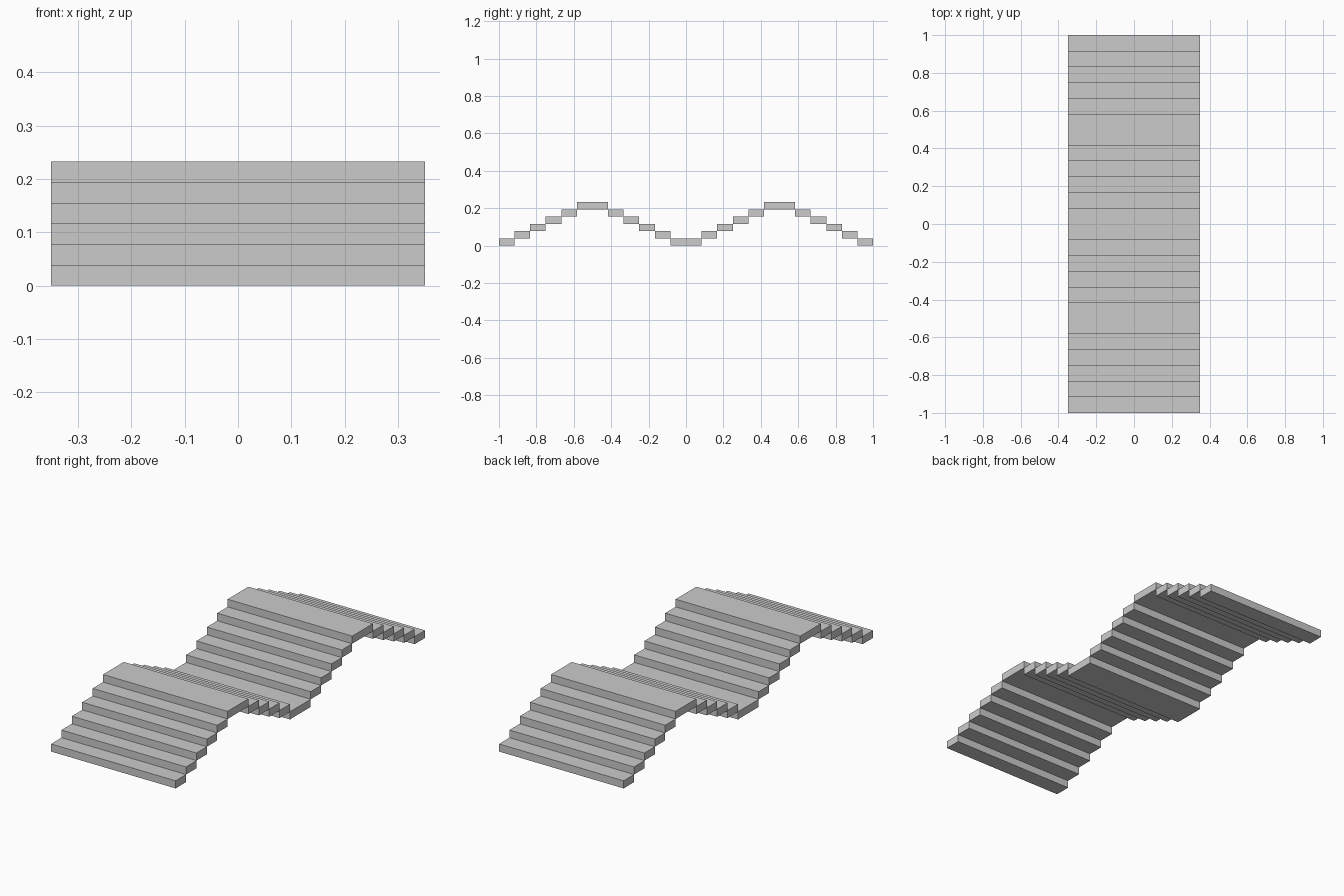
import bpy

if "Cube" in bpy.data.objects:
    bpy.data.objects.remove(bpy.data.objects["Cube"])

WIDTH = 0.70        # across x
TREAD = 2 / 24      # depth of each step along y
RISE = 0.0387       # step height, also slab thickness
LEVELS = [0, 1, 2, 3, 4, 5, 5, 4, 3, 2, 1, 0] * 2   # two humps


def slab(name, y, z):
    bpy.ops.mesh.primitive_cube_add(size=1, location=(0, y, z))
    ob = bpy.context.object
    ob.name = name
    ob.scale = (WIDTH, TREAD, RISE)
    bpy.ops.object.transform_apply(location=False, rotation=False, scale=True)


# Stair slabs climbing and descending twice
for i, level in enumerate(LEVELS):
    slab(f"step_{i + 1:02d}", -1 + TREAD * (i + 0.5), RISE * (level + 0.5))
